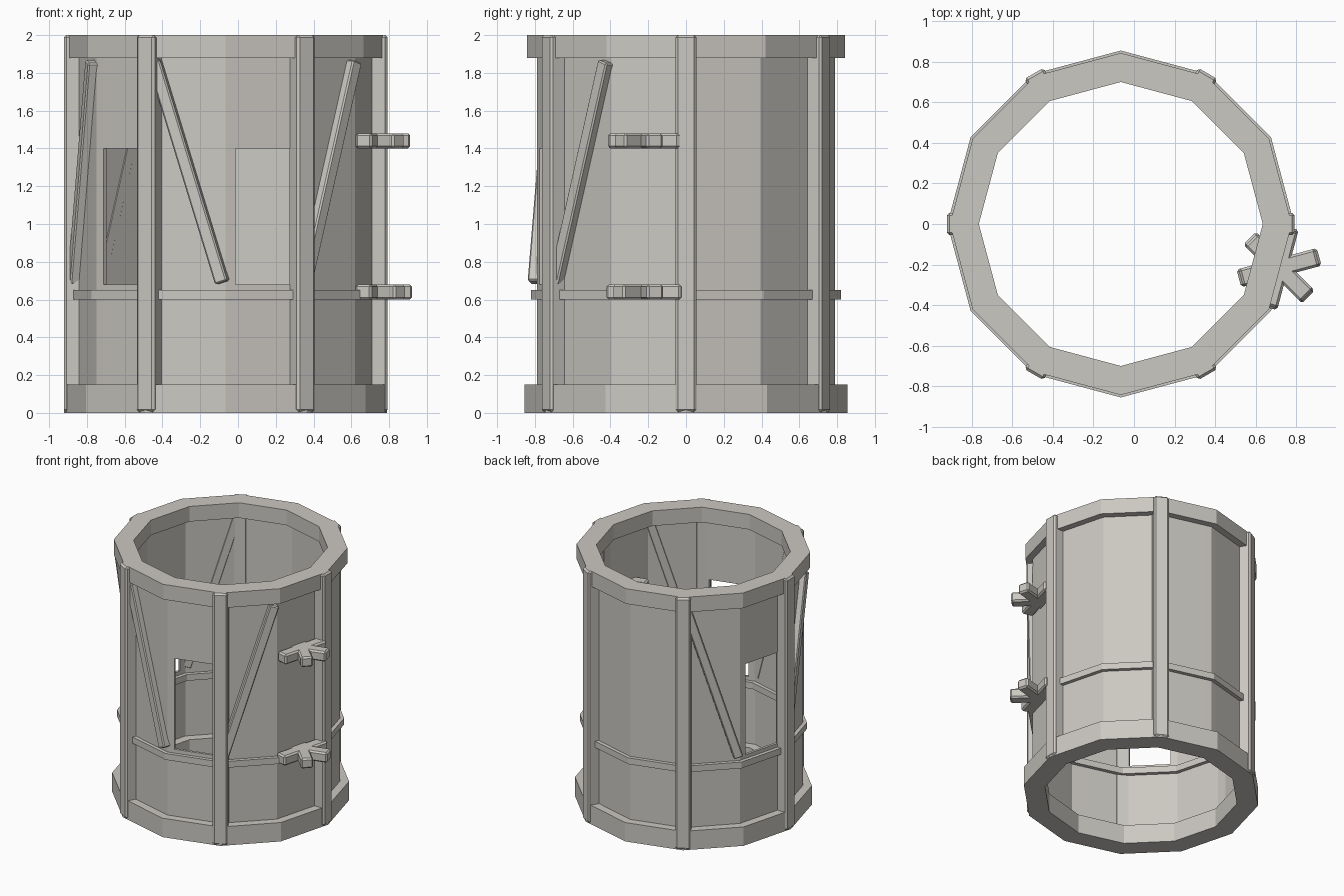
import bpy, bmesh
from math import radians, cos, sin, pi
from mathutils import Vector, Matrix

if "Cube" in bpy.data.objects:
    bpy.data.objects.remove(bpy.data.objects["Cube"])

CENTRE = Vector((-0.065, 0, 0))
SIDES = 12
WALL_R = 0.78

stone = bpy.data.materials.new("warm_grey")
stone.use_nodes = True
colour = (0.60, 0.58, 0.54, 1)
stone.diffuse_color = colour
stone.node_tree.nodes["Principled BSDF"].inputs["Base Color"].default_value = colour


def finish(bm, name, bevel=0):
    bmesh.ops.recalc_face_normals(bm, faces=bm.faces)
    mesh = bpy.data.meshes.new(name)
    bm.to_mesh(mesh)
    bm.free()
    mesh.materials.append(stone)
    ob = bpy.data.objects.new(name, mesh)
    bpy.context.collection.objects.link(ob)
    if bevel:
        mod = ob.modifiers.new("Bevel", "BEVEL")
        mod.width, mod.segments = bevel, 1
    return ob


def polar(r, angle, z):
    return CENTRE + Vector((r * cos(angle), r * sin(angle), z))


def ring(name, r_in, r_out, z0, z1):
    """Twelve-sided hoop with a rectangular section."""
    bm = bmesh.new()
    section = [(r_in, z0), (r_out, z0), (r_out, z1), (r_in, z1)]
    loops = [[bm.verts.new(polar(r, 2 * pi * i / SIDES, z)) for r, z in section]
             for i in range(SIDES)]
    for i, a in enumerate(loops):
        b = loops[(i + 1) % SIDES]
        for k in range(4):
            j = (k + 1) % 4
            bm.faces.new((a[k], b[k], b[j], a[j]))
    return finish(bm, name)


def box(name, size, matrix, bevel):
    bm = bmesh.new()
    bmesh.ops.create_cube(bm, size=1, matrix=Matrix.Diagonal((*size, 1)))
    ob = finish(bm, name, bevel)
    ob.matrix_world = matrix
    return ob


def beam(name, start, end, outward, width, depth, bevel):
    """Box running from start to end with one side turned outward."""
    along = (end - start).normalized()
    side = along.cross(outward).normalized()
    out = side.cross(along)
    rot = Matrix((out, side, along)).transposed().to_4x4()
    matrix = Matrix.Translation((start + end) / 2) @ rot
    return box(name, (depth, width, (end - start).length), matrix, bevel)


# Hoops at the base, the middle and the top
ring("base_ring", 0.70, 0.855, 0, 0.15)
ring("middle_ring", 0.74, 0.82, 0.60, 0.65)
ring("top_ring", 0.70, 0.843, 1.88, 2.0)

# Thin wall with three window openings
window_facets = (5, 7, 9)
apothem = WALL_R * cos(pi / SIDES)
half = WALL_R * sin(pi / SIDES)
bm = bmesh.new()
for i in range(SIDES):
    mid = 2 * pi * (i + 0.5) / SIDES
    tangent = Vector((-sin(mid), cos(mid), 0))
    ts = (-half, -0.15, 0.15, half)
    zs = (0.05, 0.68, 1.40, 1.95)
    grid = [[bm.verts.new(polar(apothem, mid, z) + tangent * t) for t in ts] for z in zs]
    for row in range(3):
        for col in range(3):
            if i in window_facets and row == col == 1:
                continue
            bm.faces.new((grid[row][col], grid[row][col + 1],
                          grid[row + 1][col + 1], grid[row + 1][col]))
bmesh.ops.remove_doubles(bm, verts=bm.verts, dist=0.001)
wall = finish(bm, "wall")
thick = wall.modifiers.new("Thickness", "SOLIDIFY")
thick.thickness, thick.offset = 0.02, 0

# Six upright posts at every second corner
for i in range(6):
    a = i * pi / 3
    beam(f"post_{i + 1}", polar(0.807, a, 0.005), polar(0.807, a, 2.0),
         Vector((cos(a), sin(a), 0)), 0.11, 0.1, 0.013)

# Sloping braces: facet number and the direction the top leans
for n, (facet, lean) in enumerate(((4, -1), (6, 1), (8, -1), (10, 1))):
    a = 2 * pi * (facet + 0.5) / SIDES
    tangent = Vector((-sin(a), cos(a), 0)) * lean
    beam(f"brace_{n + 1}", polar(0.775, a, 0.69) - tangent * 0.19,
         polar(0.775, a, 1.86) + tangent * 0.18,
         Vector((cos(a), sin(a), 0)), 0.07, 0.07, 0.008)

# Two star-shaped brackets, each of three crossing bars
for name, z, length in (("lower_bracket", 0.64, 0.41), ("upper_bracket", 1.44, 0.39)):
    for n, deg in enumerate((15, 75, -45)):
        matrix = Matrix.Translation((0.715, -0.215, z)) @ Matrix.Rotation(radians(deg), 4, "Z")
        box(f"{name}_bar_{n + 1}", (length, 0.09, 0.08), matrix, 0.012)
